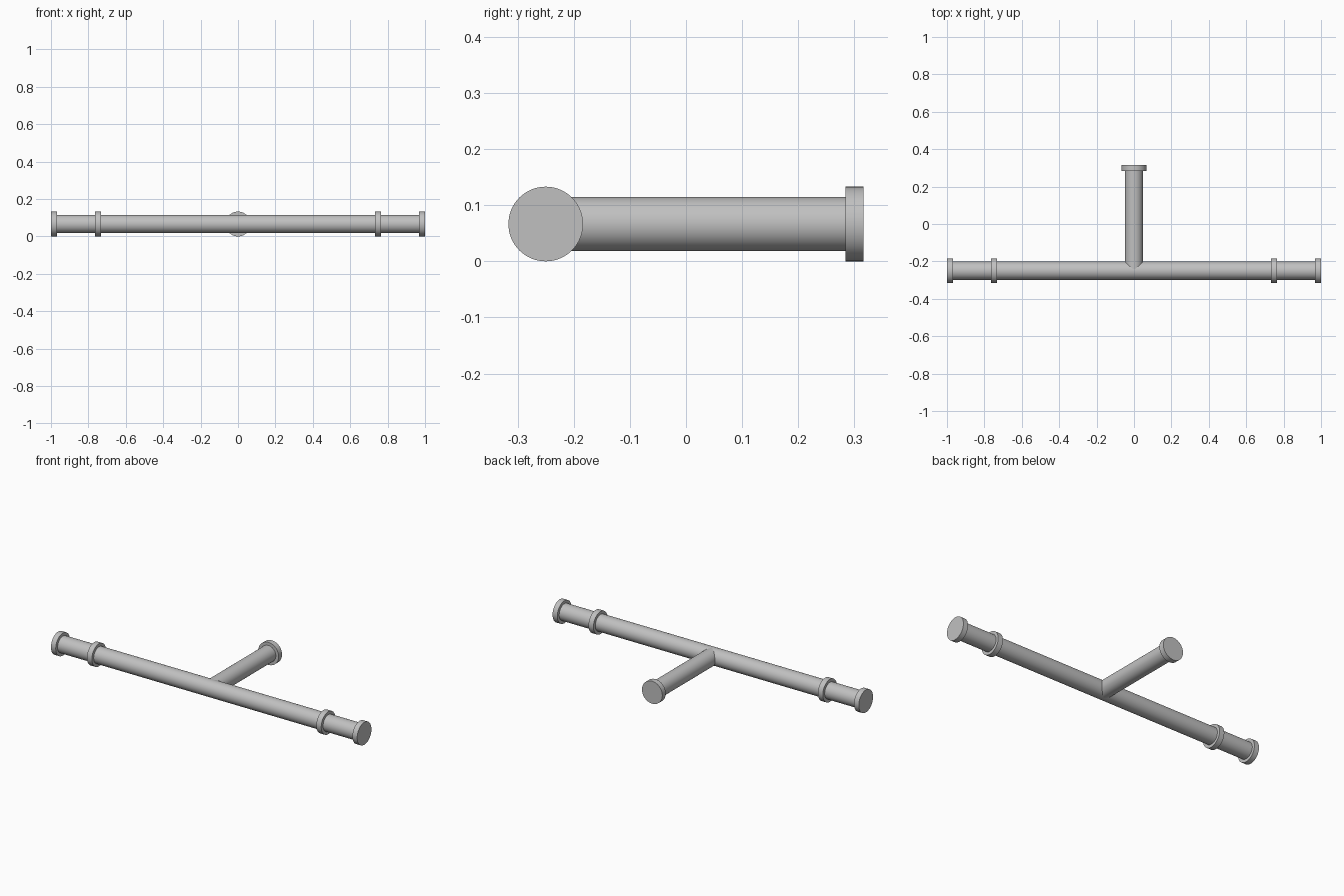
import bpy
from math import pi
from mathutils import Vector

cube = bpy.data.objects.get("Cube")
if cube:
    bpy.data.objects.remove(cube, do_unlink=True)

# Plain grey metal
grey = bpy.data.materials.new("grey metal")
grey.use_nodes = True
colour = (0.53, 0.53, 0.53, 1)
grey.diffuse_color = colour
grey.node_tree.nodes["Principled BSDF"].inputs["Base Color"].default_value = colour

AXIS_Y, AXIS_Z = -0.25, 0.0665
PIPE_R, FLANGE_R = 0.049, 0.0665
BRANCH_END = 0.316


def rod(name, start, end, radius):
    """Closed round bar running between two points."""
    a, b = Vector(start), Vector(end)
    direction = b - a
    bpy.ops.mesh.primitive_cylinder_add(
        vertices=64, radius=radius, depth=direction.length, location=(a + b) / 2,
        rotation=direction.to_track_quat("Z", "Y").to_euler())
    part = bpy.context.object
    part.name = name
    part.data.materials.append(grey)
    bpy.ops.object.shade_smooth_by_angle(angle=pi / 6)
    return part


def along_x(name, x0, x1, radius):
    return rod(name, (x0, AXIS_Y, AXIS_Z), (x1, AXIS_Y, AXIS_Z), radius)


def along_y(name, y0, y1, radius):
    return rod(name, (0, y0, AXIS_Z), (0, y1, AXIS_Z), radius)


# Long pipe and its branch
along_x("main_pipe", -0.985, 0.985, PIPE_R)
along_y("branch_pipe", AXIS_Y, BRANCH_END - 0.01, PIPE_R - 0.0007)

# End caps and collars on both sides
for side, s in (("left", 1), ("right", -1)):
    along_x(side + "_end_cap", s * 0.969, s, FLANGE_R)
    along_x(side + "_collar", s * 0.733, s * 0.765, FLANGE_R)

# Cap on the branch
along_y("branch_end_cap", BRANCH_END - 0.032, BRANCH_END, FLANGE_R)
